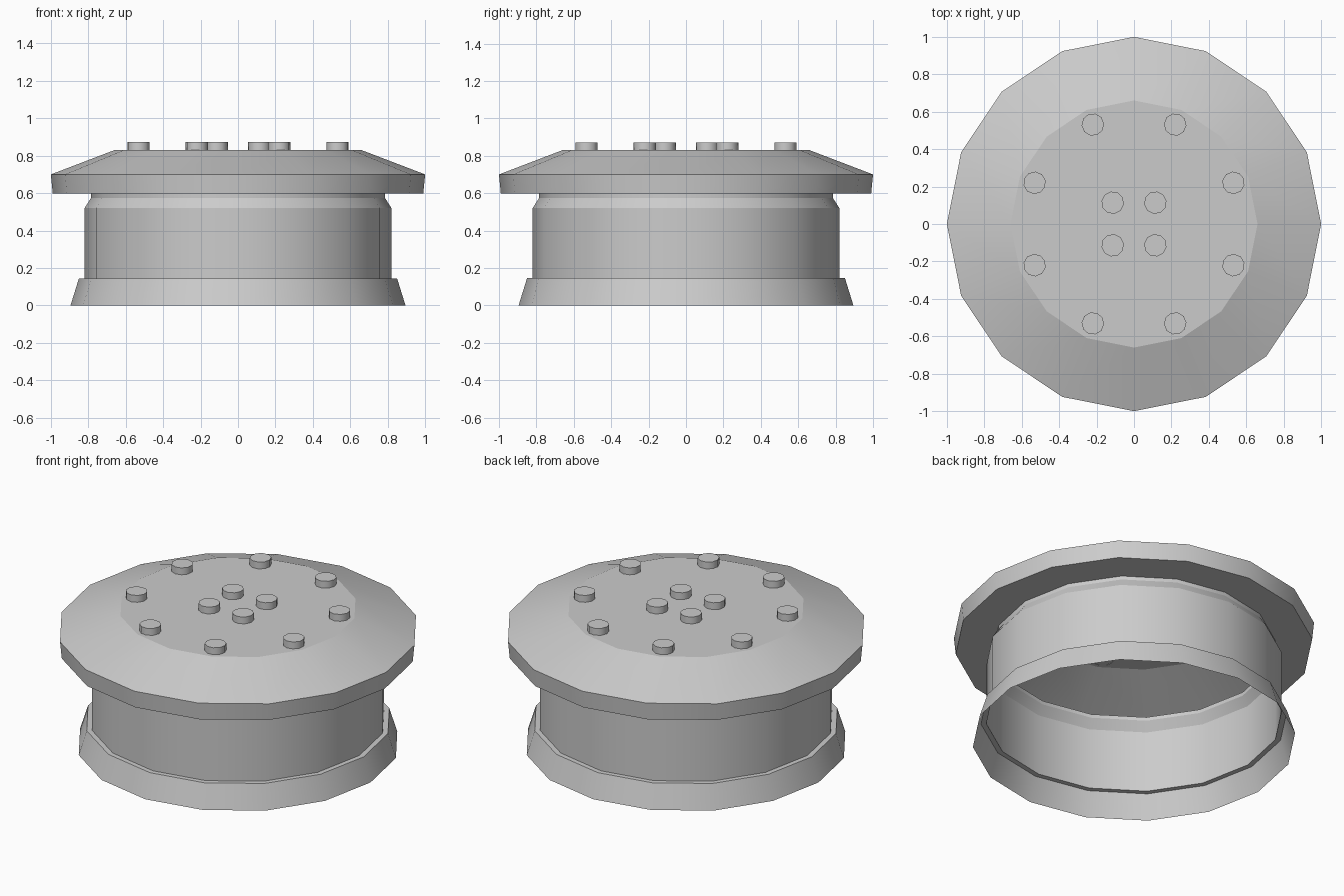
import bpy, bmesh, math

if "Cube" in bpy.data.objects:
    bpy.data.objects.remove(bpy.data.objects["Cube"])

SIDES = 16


def lathe(name, profile, sides, centre=(0, 0), cap_top=False, start=0.0):
    """Revolve an (r, z) profile listed upwards along the outside; ring edges stay sharp."""
    bm = bmesh.new()
    rings = []
    for r, z in profile:
        rings.append([bm.verts.new((centre[0] + r * math.cos(start + 2 * math.pi * i / sides),
                                    centre[1] + r * math.sin(start + 2 * math.pi * i / sides), z))
                      for i in range(sides)])
    for low, high in zip(rings, rings[1:]):
        for i in range(sides):
            j = (i + 1) % sides
            bm.faces.new((low[i], low[j], high[j], high[i])).smooth = True
    if cap_top:
        bm.faces.new(rings[-1])
    for ring in rings:
        for i in range(sides):
            edge = bm.edges.get((ring[i], ring[(i + 1) % sides]))
            if edge:
                edge.smooth = False
    mesh = bpy.data.meshes.new(name)
    bm.to_mesh(mesh)
    bm.free()
    obj = bpy.data.objects.new(name, mesh)
    bpy.context.collection.objects.link(obj)
    return obj


# Hollow drum with flared foot and narrowed neck, open underneath
lathe("drum_body", [(0.895, 0), (0.85, 0.145), (0.82, 0.145), (0.82, 0.52),
                    (0.785, 0.575), (0.785, 0.597)], SIDES)

# Overhanging lid with sloped shoulder and flat top
lathe("lid", [(0.785, 0.597), (0.99, 0.597), (1.0, 0.70), (0.66, 0.83)], SIDES, cap_top=True)


# Bolt heads: outer circle of eight, inner circle of four
def bolt_circle(name, count, radius):
    for i in range(count):
        a = 2 * math.pi * (i + 0.5) / count
        lathe(f"{name}_{i + 1}", [(0.06, 0.828), (0.06, 0.872)], 10,
              (radius * math.cos(a), radius * math.sin(a)), True, a)


bolt_circle("outer_bolt", 8, 0.575)
bolt_circle("inner_bolt", 4, 0.161)
